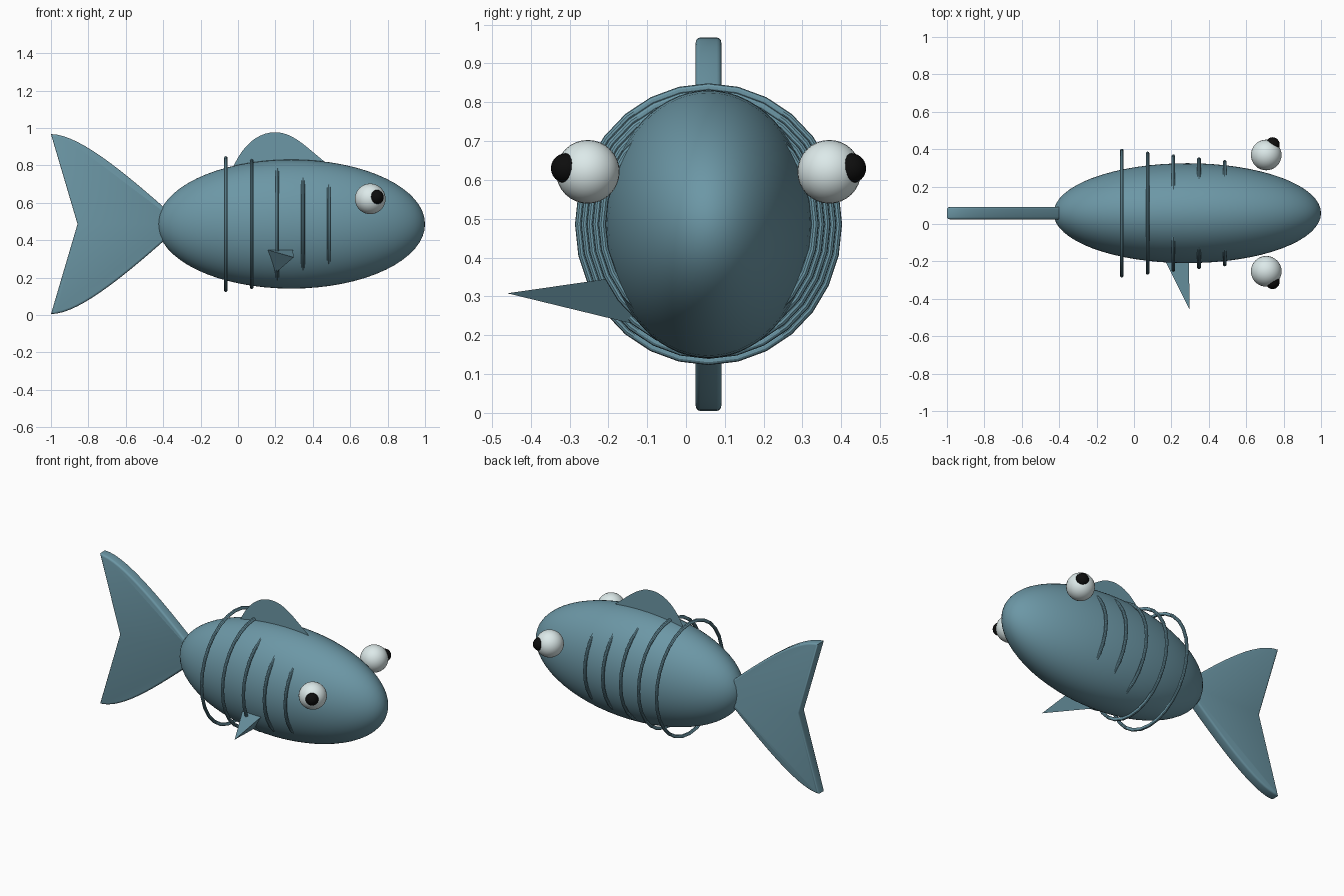
import bpy, bmesh
from math import pi, radians
from mathutils import Vector
from mathutils.geometry import interpolate_bezier

if "Cube" in bpy.data.objects:
    bpy.data.objects.remove(bpy.data.objects["Cube"])

CY, CZ = 0.058, 0.486          # body axis


def material(name, rgb):
    m = bpy.data.materials.new(name)
    m.diffuse_color = (*rgb, 1)
    m.use_nodes = True
    m.node_tree.nodes["Principled BSDF"].inputs["Base Color"].default_value = m.diffuse_color
    return m


TEAL = material("teal", (0.15, 0.31, 0.38))
WHITE = material("eye white", (0.72, 0.82, 0.82))
BLACK = material("black", (0.004, 0.004, 0.004))


def finish(name, mat, smooth=True):
    ob = bpy.context.object
    ob.name = name
    ob.data.materials.append(mat)
    if smooth:
        bpy.ops.object.shade_smooth_by_angle(angle=radians(35))
    return ob


def ball(name, loc, scale, mat, seg=32):
    bpy.ops.mesh.primitive_uv_sphere_add(segments=seg, ring_count=seg // 2, radius=1,
                                         location=loc, rotation=(0, pi / 2, 0))
    ob = bpy.context.object
    ob.scale = (scale[2], scale[1], scale[0])   # poles lie along x
    bpy.ops.object.transform_apply(location=False, rotation=True, scale=True)
    return finish(name, mat)


def from_bmesh(name, bm, mat, smooth=True):
    me = bpy.data.meshes.new(name)
    bm.to_mesh(me)
    bm.free()
    ob = bpy.data.objects.new(name, me)
    bpy.context.collection.objects.link(ob)
    bpy.ops.object.select_all(action='DESELECT')
    ob.select_set(True)
    bpy.context.view_layer.objects.active = ob
    return finish(name, mat, smooth)


def bez(*pts, n=12):
    a, h1, h2, b = (Vector((x, 0, z)) for x, z in pts)
    return [(p.x, p.z) for p in interpolate_bezier(a, h1, h2, b, n)]


# body
ball("body", (0.285, CY, CZ), (0.715, 0.267, 0.345), TEAL, 64)

# rings around the body, shrinking towards the head
for i, r in enumerate((0.334, 0.319, 0.304, 0.289, 0.274)):
    bpy.ops.mesh.primitive_torus_add(major_segments=28, minor_segments=10,
                                     major_radius=r, minor_radius=0.01,
                                     location=(-0.065 + 0.1375 * i, CY, CZ),
                                     rotation=(0, pi / 2, 0))
    bpy.context.object.scale.x = 1.055
    finish(f"ring_{i + 1}", TEAL)

# tail fin: forked plate with rounded rims
upper = bez((-1, 0.967), (-0.85, 0.967), (-0.6, 0.76), (-0.3, 0.49), n=16)
lower = [(x, 2 * CZ - z) for x, z in reversed(upper)]
outline = upper + lower + [(-0.858, CZ)]
bm = bmesh.new()
T = 0.033
face = bm.faces.new([bm.verts.new((x, CY - T, z)) for x, z in outline])
ext = bmesh.ops.extrude_face_region(bm, geom=[face], use_keep_orig=True)
for v in (g for g in ext["geom"] if isinstance(g, bmesh.types.BMVert)):
    v.co.y += 2 * T
bmesh.ops.recalc_face_normals(bm, faces=bm.faces)
rims = [e for e in bm.edges if abs(e.verts[0].co.y - e.verts[1].co.y) < 1e-5]
bmesh.ops.bevel(bm, geom=rims, offset=0.012, segments=3, profile=0.5, affect='EDGES')
from_bmesh("tail_fin", bm, TEAL)

# dorsal fin: a flat sheet
top = bez((-0.06, 0.70), (0, 0.90), (0.10, 0.977), (0.2, 0.977))
top += bez((0.2, 0.977), (0.32, 0.977), (0.40, 0.85), (0.56, 0.75))[1:]
bm = bmesh.new()
bm.faces.new([bm.verts.new((x, CY, z)) for x, z in top])
from_bmesh("dorsal_fin", bm, TEAL, False)

# side fin: three-sided spike, on the front side only
tip = Vector((0.298, -0.46, 0.308))
roots = [Vector(p) for p in ((0.163, -0.19, 0.347), (0.293, -0.19, 0.347), (0.2, -0.115, 0.224))]
bm = bmesh.new()
t = bm.verts.new(tip)
a, b, c = (bm.verts.new(tip + (p - tip) * 1.15) for p in roots)
for f in ((t, a, b), (t, b, c), (t, c, a), (a, c, b)):
    bm.faces.new(f)
bmesh.ops.recalc_face_normals(bm, faces=bm.faces)
from_bmesh("side_fin", bm, TEAL, False)

# eyes and pupils
for side, s in (("front", -1), ("back", 1)):
    ball(f"{side}_eye", (0.707, CY + s * 0.311, 0.621), (0.082,) * 3, WHITE)
    ball(f"{side}_pupil", (0.741, CY + s * 0.366, 0.63), (0.038, 0.04, 0.039), BLACK, 24)
